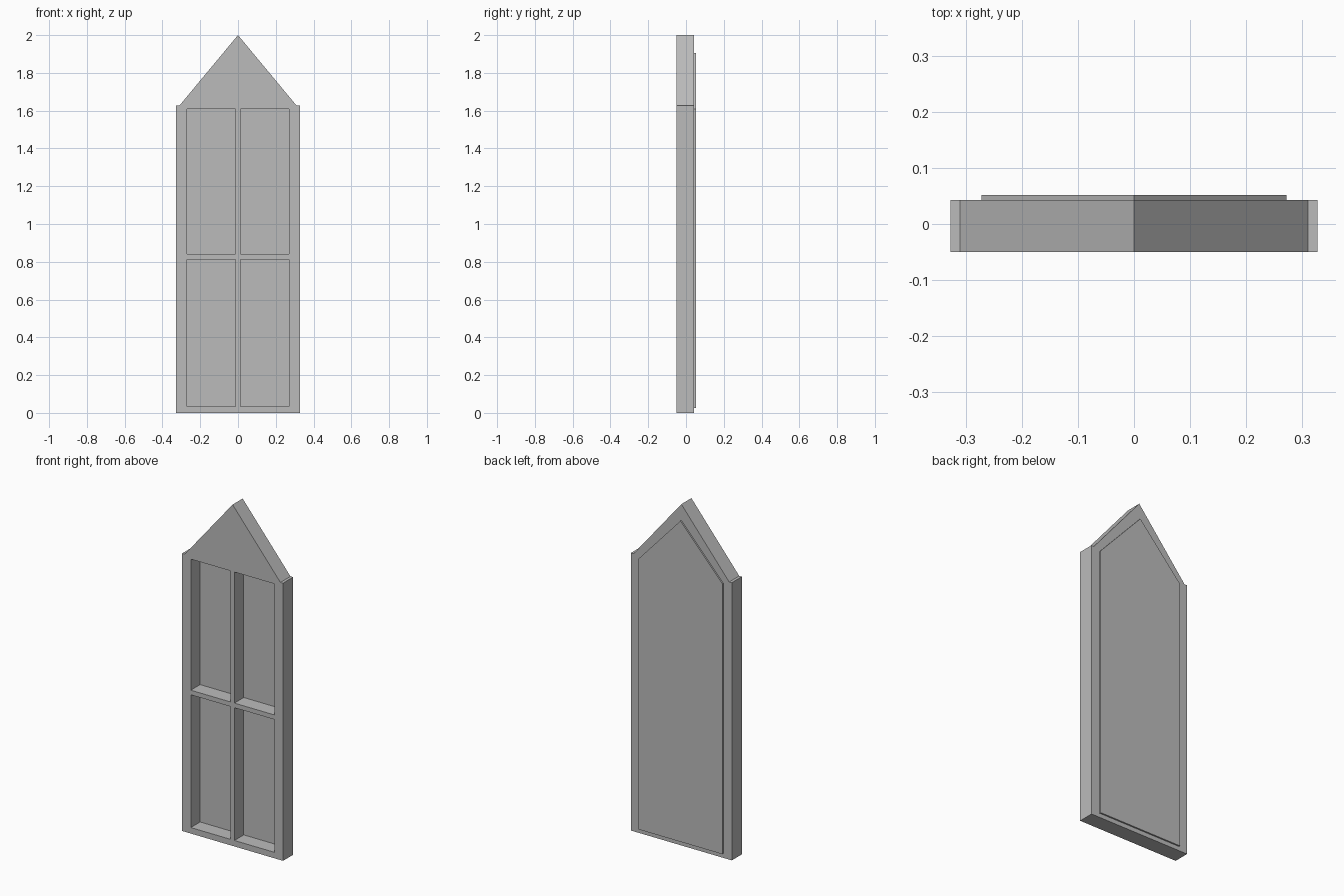
import bpy
import bmesh

cube = bpy.data.objects.get("Cube")
if cube:
    bpy.data.objects.remove(cube, do_unlink=True)

# Single plain grey
grey = bpy.data.materials.new("grey")
grey.use_nodes = True
grey.diffuse_color = (0.5, 0.5, 0.5, 1)
grey.node_tree.nodes["Principled BSDF"].inputs["Base Color"].default_value = grey.diffuse_color


def mirrored(half):
    """Close a right-hand outline, running from base to peak, with its mirror image."""
    return half + [(-x, z) for x, z in reversed(half) if x > 0]


def slab(name, loops, front, back):
    """Fill the outline (further loops are holes) and extrude it from front to back."""
    bm = bmesh.new()
    edges = []
    for loop in loops:
        verts = [bm.verts.new((x, front, z)) for x, z in loop]
        edges += [bm.edges.new((v, verts[i - 1])) for i, v in enumerate(verts)]
    bmesh.ops.triangle_fill(bm, edges=edges, use_beauty=True, normal=(0, -1, 0))
    result = bmesh.ops.extrude_face_region(bm, geom=bm.faces[:], use_keep_orig=True)
    moved = [g for g in result["geom"] if isinstance(g, bmesh.types.BMVert)]
    bmesh.ops.translate(bm, verts=moved, vec=(0, back - front, 0))
    bmesh.ops.recalc_face_normals(bm, faces=bm.faces[:])
    mesh = bpy.data.meshes.new(name)
    bm.to_mesh(mesh)
    bm.free()
    mesh.materials.append(grey)
    obj = bpy.data.objects.new(name, mesh)
    bpy.context.collection.objects.link(obj)
    return obj


# Gabled frame with four openings divided by a mullion and a transom
outline = mirrored([(0.327, 0), (0.327, 1.627), (0.31, 1.627), (0, 2)])
openings = []
for bottom, top in ((0.035, 0.813), (0.84, 1.608)):
    for side in (-1, 1):
        inner, outer = side * 0.012, side * 0.271
        openings.append([(inner, bottom), (outer, bottom), (outer, top), (inner, top)])
slab("window_frame", [outline] + openings, -0.05, 0.043)

# Gabled panel closing the openings and standing slightly proud of the back
panel = mirrored([(0.272, 0.025), (0.272, 1.61), (0, 1.905)])
slab("back_panel", [panel], 0.036, 0.052)
